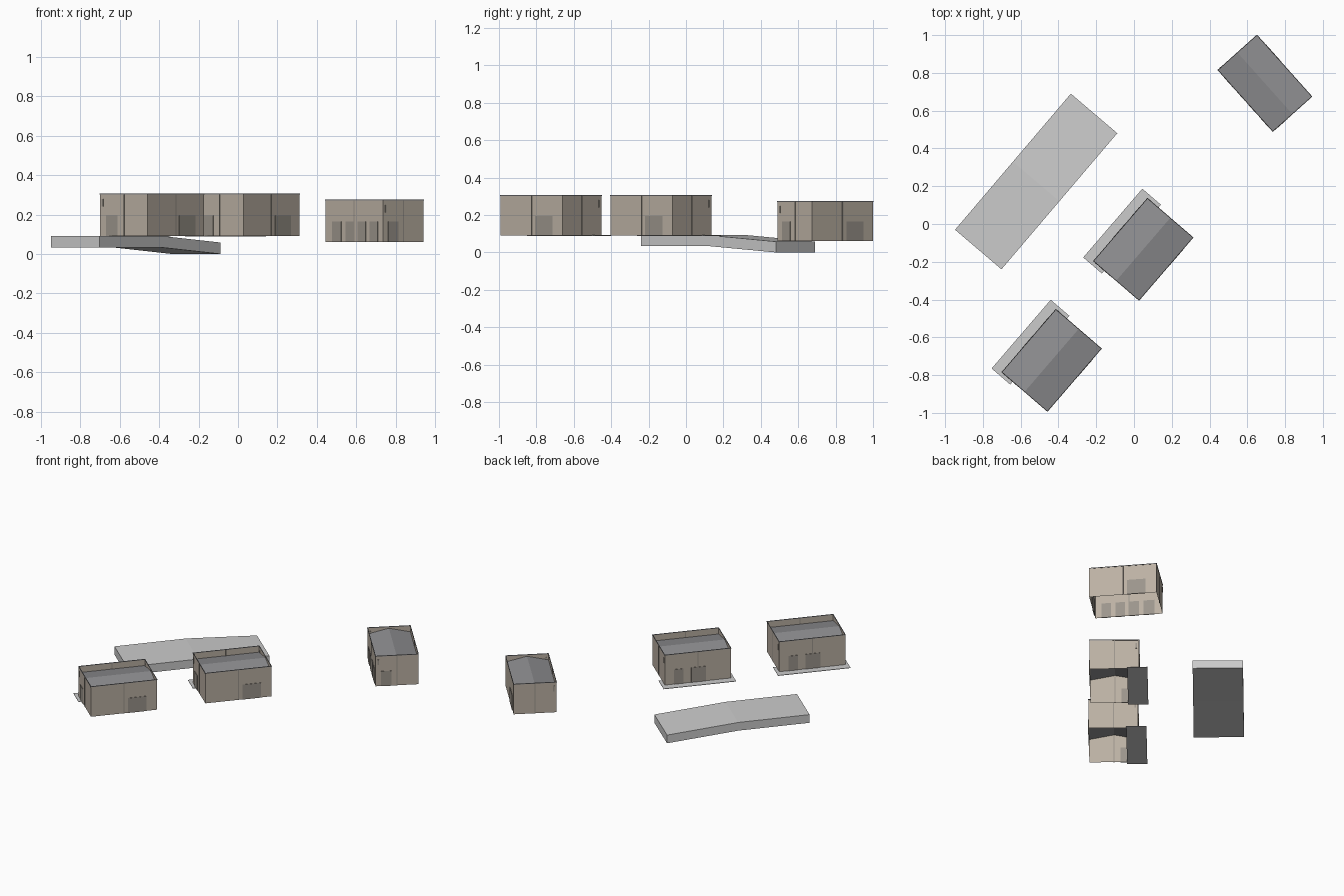
import bpy, bmesh
from math import radians
from mathutils import Matrix, Vector

if "Cube" in bpy.data.objects:
    bpy.data.objects.remove(bpy.data.objects["Cube"])


def material(name, rgb):
    m = bpy.data.materials.new(name)
    m.diffuse_color = (*rgb, 1)
    m.use_nodes = True
    m.node_tree.nodes["Principled BSDF"].inputs["Base Color"].default_value = m.diffuse_color
    return m


WALL = material("wall_tan", (0.50, 0.44, 0.37))
DOOR = material("door_brown", (0.33, 0.30, 0.26))
ROOF = material("roof_grey", (0.27, 0.27, 0.28))


def finish(name, bm, mat=None, xform=Matrix()):
    bm.normal_update()
    me = bpy.data.meshes.new(name)
    bm.to_mesh(me)
    bm.free()
    ob = bpy.data.objects.new(name, me)
    ob.matrix_world = xform
    if mat:
        me.materials.append(mat)
    bpy.context.collection.objects.link(ob)
    return ob


def add_box(bm, lo, hi):
    lo, hi = Vector(lo), Vector(hi)
    m = Matrix.Translation((lo + hi) / 2) @ Matrix.Diagonal((*(hi - lo), 1))
    bmesh.ops.create_cube(bm, size=1, matrix=m)


def extrude_profile(bm, pts, vec, closed=True):
    """Sweep a line of points along vec; closed profiles get caps."""
    a = [bm.verts.new(p) for p in pts]
    b = [bm.verts.new(Vector(p) + Vector(vec)) for p in pts]
    n = len(pts)
    for i in range(n if closed else n - 1):
        j = (i + 1) % n
        bm.faces.new((a[i], a[j], b[j], b[i]))
    return a, b


def building(tag, pos, angle, length, depth, front_doors):
    H, DOOR_H, T = 0.214, 0.105, 0.003
    x, y = length / 2, depth / 2
    xf = Matrix.Translation(pos) @ Matrix.Rotation(radians(angle), 4, 'Z')

    # walls: thin open shell
    bm = bmesh.new()
    extrude_profile(bm, [(-x, -y, 0), (x, -y, 0), (x, y, 0), (-x, y, 0)], (0, 0, H))
    finish(tag + "_walls", bm, WALL, xf)

    # low gable roof sunk behind the parapet
    bm = bmesh.new()
    extrude_profile(bm, [(-x, -y, 0.169), (-x, 0, 0.202), (-x, y, 0.169)],
                    (length, 0, 0), closed=False)
    finish(tag + "_roof", bm, ROOF, xf)

    # parapet cap
    bm = bmesh.new()
    o = 0.002
    for s in (-1, 1):
        add_box(bm, (-x - o, s * y - o, H - 0.004), (x + o, s * y + o, H + 0.001))
        add_box(bm, (s * x - o, -y - o, H - 0.004), (s * x + o, y + o, H + 0.001))
    finish(tag + "_parapet_cap", bm, ROOF, xf)

    # doors on front, back and right end
    bm = bmesh.new()
    for a, b in front_doors:
        add_box(bm, (-x + a * length, -y - T, 0), (-x + b * length, -y + T, DOOR_H))
    add_box(bm, (x - 0.84 * length, y - T, 0), (x - 0.56 * length, y + T, DOOR_H))
    add_box(bm, (x - T, -y + 0.13 * depth, 0), (x + T, -y + 0.37 * depth, DOOR_H))
    finish(tag + "_doors", bm, DOOR, xf)

    # vertical joint strips at the middle of each wall, lamps on both ends
    bm = bmesh.new()
    w, t = 0.003, 0.002
    for s in (-1, 1):
        add_box(bm, (-w, s * y - t, 0), (w, s * y + t, H))
        add_box(bm, (s * x - t, -w, 0), (s * x + t, w, H))
        add_box(bm, (s * x - T, -y + 0.013, 0.15), (s * x + T, -y + 0.023, 0.188))
    finish(tag + "_strips_and_lamps", bm, DOOR, xf)
    return xf


# two matching buildings with thin paved aprons in front
wide_doors = [(0.14, 0.28), (0.40, 0.62)]
for tag, pos in (("near_building", (-0.436, -0.722, 0.091)),
                 ("middle_building", (0.049, -0.134, 0.091))):
    xf = building(tag, pos, 229.3, 0.438, 0.318, wide_doors)
    bm = bmesh.new()
    add_box(bm, (-0.24, -0.213, -0.002), (0.24, -0.083, 0.001))
    finish(tag + "_apron", bm, None, xf)

# narrower far building with four front doors
building("far_building", (0.693, 0.745, 0.06), -48.2, 0.436, 0.277,
         [(0.12, 0.28), (0.35, 0.49), (0.56, 0.70), (0.77, 0.91)])

# road slab that bends down at the middle
bm = bmesh.new()
h, L, t = 0.1615, 0.473, 0.058
side = [(-L, -h, 0.034), (0, -h, 0.034), (L, -h, 0),
        (L, -h, t), (0, -h, 0.034 + t), (-L, -h, 0.034 + t)]
a, b = extrude_profile(bm, side, (0, 2 * h, 0))
for v in (a, b):
    bm.faces.new((v[0], v[1], v[4], v[5]))
    bm.faces.new((v[1], v[2], v[3], v[4]))
bmesh.ops.recalc_face_normals(bm, faces=bm.faces)
finish("road_slab", bm, None,
       Matrix.Translation((-0.518, 0.225, 0)) @ Matrix.Rotation(radians(49.6), 4, 'Z'))
